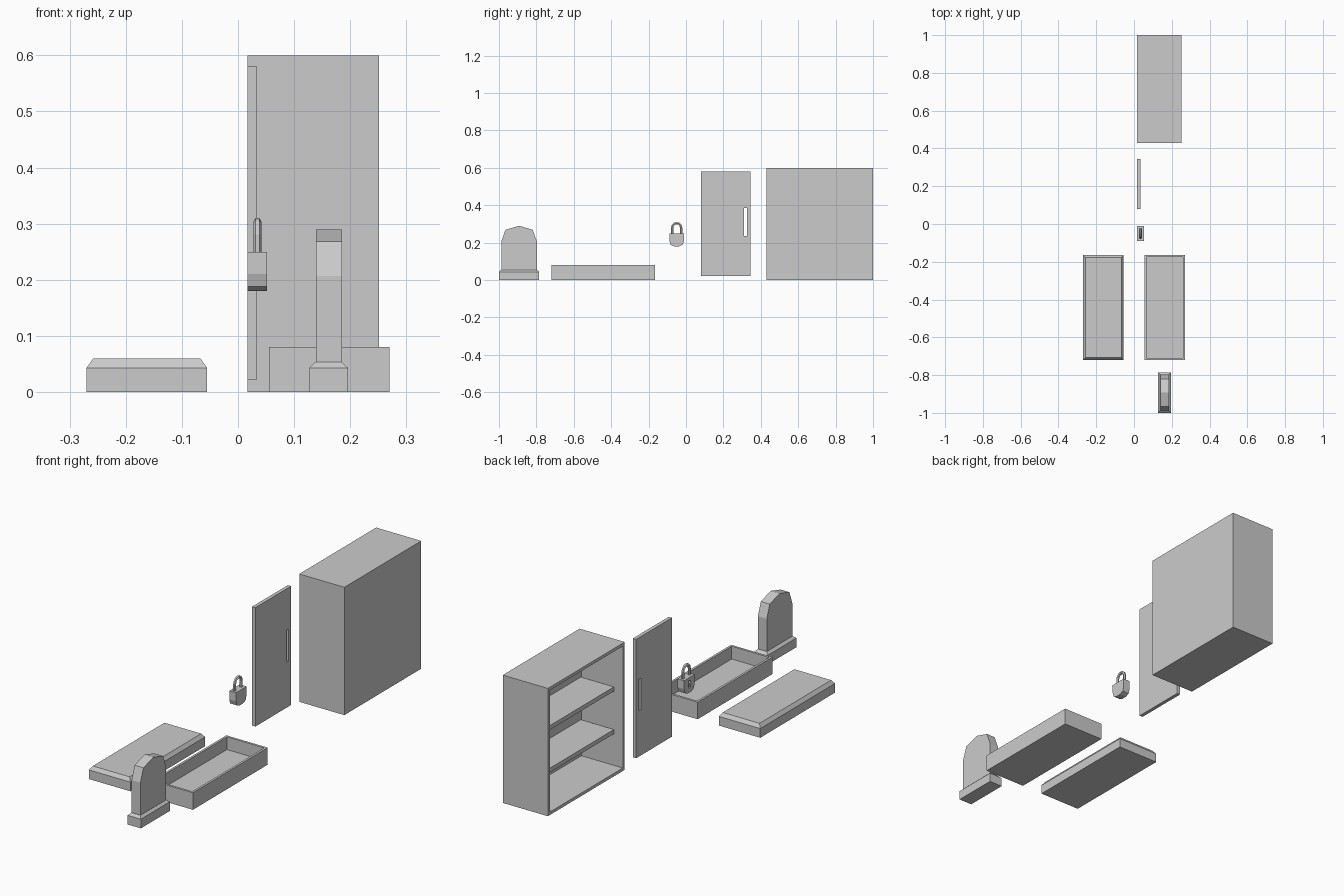
import bpy, bmesh, math
from mathutils import Vector

if "Cube" in bpy.data.objects:
    bpy.data.objects.remove(bpy.data.objects["Cube"])


def finish(bm, name):
    bmesh.ops.recalc_face_normals(bm, faces=bm.faces[:])
    mesh = bpy.data.meshes.new(name)
    bm.to_mesh(mesh)
    bm.free()
    ob = bpy.data.objects.new(name, mesh)
    bpy.context.collection.objects.link(ob)
    return ob


def box_bm(lo, hi):
    bm = bmesh.new()
    bmesh.ops.create_cube(bm, size=1)
    for v in bm.verts:
        v.co = [lo[i] + (hi[i] - lo[i]) * (v.co[i] + 0.5) for i in range(3)]
    bm.normal_update()
    return bm


def face_towards(bm, direction):
    return max(bm.faces, key=lambda f: f.normal.dot(Vector(direction)))


def box(name, lo, hi):
    return finish(box_bm(lo, hi), name)


def hollow_box(name, lo, hi, open_dir, wall, depth):
    bm = box_bm(lo, hi)
    f = face_towards(bm, open_dir)
    bmesh.ops.inset_region(bm, faces=[f], thickness=wall)
    inner = bmesh.ops.extrude_discrete_faces(bm, faces=[f])["faces"][0]
    bmesh.ops.translate(bm, verts=inner.verts[:], vec=Vector(open_dir) * -depth)
    return finish(bm, name)


def sloped_box(name, lo, hi, shoulder, inset):
    # box whose top edges slope inwards above the shoulder height
    bm = box_bm(lo, (hi[0], hi[1], shoulder))
    f = face_towards(bm, (0, 0, 1))
    top = bmesh.ops.extrude_discrete_faces(bm, faces=[f])["faces"][0]
    for v in top.verts:
        for i in (0, 1):
            v.co[i] += inset if v.co[i] < (lo[i] + hi[i]) / 2 else -inset
        v.co.z = hi[2]
    return finish(bm, name)


def prism(name, profile, x0, x1):
    # (y, z) outline extruded along x
    bm = bmesh.new()
    f = bm.faces.new([bm.verts.new((x0, y, z)) for y, z in profile])
    ext = bmesh.ops.extrude_face_region(bm, geom=[f])["geom"]
    for v in ext:
        if isinstance(v, bmesh.types.BMVert):
            v.co.x = x1
    return finish(bm, name)


def mirrored(half, cy):
    # mirror (offset, z) points about y = cy, centre point shared
    pts = [(cy + d, z) for d, z in half]
    return pts + [(cy - d, z) for d, z in reversed(half) if d]


def cut(ob, cutter):
    cutter.hide_render = True
    mod = ob.modifiers.new("cut", "BOOLEAN")
    mod.object, mod.operation, mod.solver = cutter, "DIFFERENCE", "EXACT"
    bpy.context.view_layer.objects.active = ob
    bpy.ops.object.modifier_apply(modifier=mod.name)
    bpy.data.objects.remove(cutter)


# cabinet, open towards -x, with two set-back shelves
hollow_box("cabinet", (0.017, 0.43, 0), (0.251, 1.0, 0.6), (-1, 0, 0), 0.02, 0.215)
for i, z in enumerate((0.185, 0.385)):
    box(f"shelf_{i + 1}", (0.06, 0.449, z - 0.02), (0.233, 0.981, z))

# door with a slot handle
door = box("door", (0.017, 0.08, 0.022), (0.034, 0.345, 0.58))
cut(door, box("slot_cutter", (0, 0.31, 0.235), (0.06, 0.326, 0.385)))

# padlock body with keyhole
PY = -0.05
lock = prism("padlock_body", mirrored(
    [(0.039, 0.25), (0.039, 0.21), (0.032, 0.188), (0.014, 0.18)], PY), 0.017, 0.052)
hole = [(0.009 * math.cos(math.radians(a)), 0.228 + 0.009 * math.sin(math.radians(a)))
        for a in (90, 45, 0, -45)]
key = mirrored([(0.008, 0.202), (0.004, 0.222)] + [(max(0, d) if d > 1e-6 else 0, z)
               for d, z in reversed(hole[:3])], PY)
cut(lock, prism("keyhole_cutter", key, 0.0, 0.025))

# padlock shackle
path = [(-0.024, 0.24)] + [(-0.024 * math.cos(t), 0.28 + 0.024 * math.sin(t))
        for t in (math.pi * k / 6 for k in range(7))] + [(0.024, 0.24)]
curve = bpy.data.curves.new("padlock_shackle", "CURVE")
curve.dimensions = "3D"
curve.bevel_depth, curve.bevel_resolution = 0.007, 1
spline = curve.splines.new("POLY")
spline.points.add(len(path) - 1)
for p, (y, z) in zip(spline.points, path):
    p.co = (0.0345, PY + y, z, 1)
spline.use_smooth = False
shackle = bpy.data.objects.new("padlock_shackle", curve)
bpy.context.collection.objects.link(shackle)

# coffin and its lid lying beside it
hollow_box("coffin", (0.055, -0.72, 0), (0.27, -0.165, 0.08), (0, 0, 1), 0.015, 0.06)
sloped_box("coffin_lid", (-0.27, -0.72, 0), (-0.055, -0.165, 0.06), 0.043, 0.012)

# headstone on its plinth
sloped_box("headstone_plinth", (0.127, -1.0, 0), (0.196, -0.785, 0.054), 0.043, 0.0115)
prism("headstone", mirrored(
    [(0.095, 0.05), (0.095, 0.207), (0.073, 0.268), (0, 0.29)], -0.8925), 0.139, 0.185)
